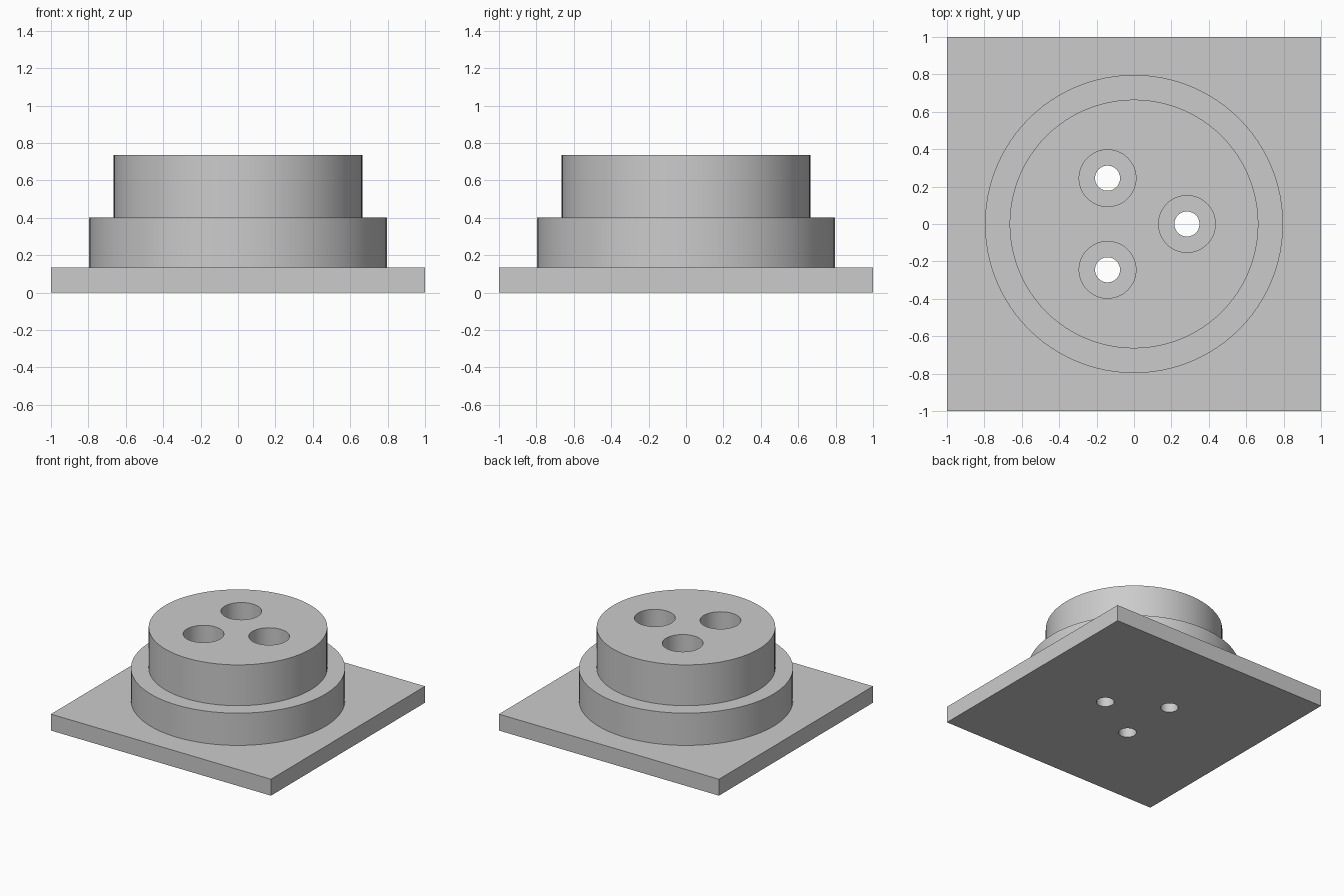
import bpy, bmesh, math

cube = bpy.data.objects.get("Cube")
if cube:
    bpy.data.objects.remove(cube, do_unlink=True)

BASE, STEP, TOP = 0.135, 0.40, 0.735
FLOOR = 0.27          # bottom of the wide part of each hole

grey = bpy.data.materials.new("plain_grey")
grey.use_nodes = True
colour = (0.6, 0.6, 0.6, 1)
grey.diffuse_color = colour
grey.node_tree.nodes["Principled BSDF"].inputs["Base Color"].default_value = colour


def add_object(name, bm):
    bmesh.ops.recalc_face_normals(bm, faces=bm.faces[:])
    mesh = bpy.data.meshes.new(name)
    bm.to_mesh(mesh)
    bm.free()
    mesh.materials.append(grey)
    obj = bpy.data.objects.new(name, mesh)
    bpy.context.collection.objects.link(obj)
    return obj


def turned(name, profile, sides, x=0, y=0):
    """Solid of revolution from (radius, height) pairs, with flat ends."""
    bm = bmesh.new()
    rings = [[bm.verts.new((x + r * math.cos(math.tau * i / sides),
                            y + r * math.sin(math.tau * i / sides), z))
              for i in range(sides)] for r, z in profile]
    for low, high in zip(rings, rings[1:]):
        for i in range(sides):
            j = (i + 1) % sides
            bm.faces.new((low[i], low[j], high[j], high[i]))
    bm.faces.new(rings[0][::-1])
    bm.faces.new(rings[-1])
    return add_object(name, bm)


# Square base plate
bm = bmesh.new()
bmesh.ops.create_cube(bm, size=1)
bmesh.ops.scale(bm, vec=(2, 2, BASE), verts=bm.verts)
bmesh.ops.translate(bm, vec=(0, 0, BASE / 2), verts=bm.verts)
body = add_object("flanged_base", bm)

# Two-step round boss, sunk into the plate
boss = turned("boss", [(0.797, BASE / 2), (0.797, STEP), (0.665, STEP), (0.665, TOP)], 96)

# Three counterbored holes around the centre
helpers = [(boss, 'UNION')]
for k in range(3):
    a = math.tau * k / 3
    drill = turned("hole_cutter", [(0.067, -0.1), (0.067, FLOOR), (0.152, FLOOR), (0.152, TOP + 0.1)],
                   48, 0.283 * math.cos(a), 0.283 * math.sin(a))
    helpers.append((drill, 'DIFFERENCE'))

bpy.ops.object.select_all(action='DESELECT')
bpy.context.view_layer.objects.active = body
body.select_set(True)
for helper, operation in helpers:
    mod = body.modifiers.new("cut", 'BOOLEAN')
    mod.operation = operation
    mod.solver = 'EXACT'
    mod.object = helper
    bpy.ops.object.modifier_apply(modifier=mod.name)
    bpy.data.objects.remove(helper, do_unlink=True)

bpy.ops.object.shade_smooth_by_angle(angle=math.radians(30))
